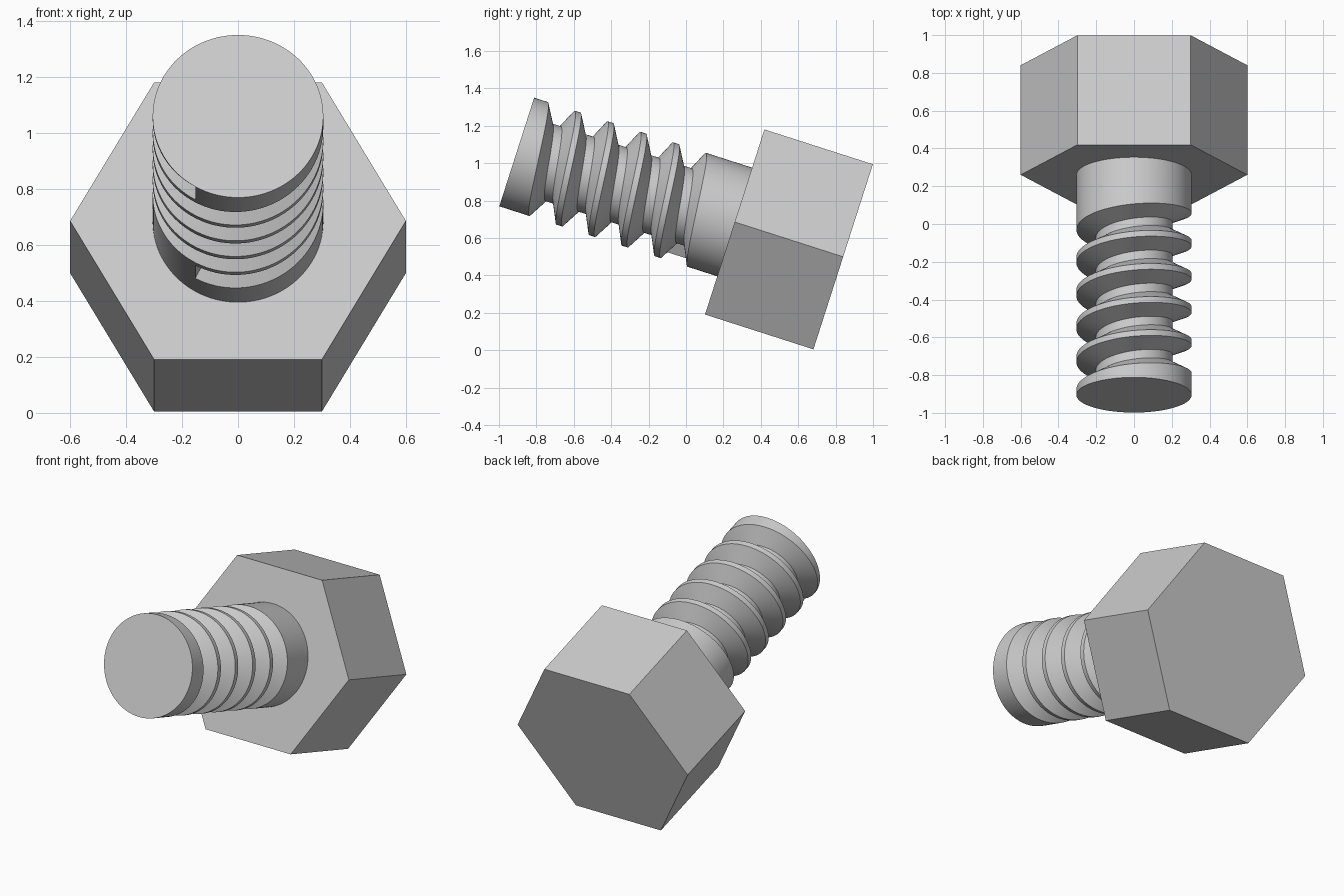
import bpy, bmesh
from math import cos, sin, pi, radians

old = bpy.data.objects.get("Cube")
if old:
    bpy.data.objects.remove(old, do_unlink=True)

TILT = radians(72.2)
TIP = (0, -0.905, 1.06)          # centre of the shaft tip
HEAD_START, HEAD_END = 1.224, 1.833   # distances along the axis from the tip
CREST, ROOT = 0.305, 0.203
PITCH, TURNS, SEGMENTS = 0.184, 5, 96
GROOVE = [(0, CREST), (0.058, ROOT), (0.105, ROOT), (0.152, CREST)]

steel = bpy.data.materials.new("grey_steel")
steel.use_nodes = True
steel.diffuse_color = (0.6, 0.6, 0.6, 1)
steel.node_tree.nodes["Principled BSDF"].inputs["Base Color"].default_value = (0.6, 0.6, 0.6, 1)


def finish(bm, name):
    """Turn the mesh into a tilted, coloured object."""
    bmesh.ops.remove_doubles(bm, verts=bm.verts, dist=0.0001)
    bmesh.ops.recalc_face_normals(bm, faces=bm.faces)
    mesh = bpy.data.meshes.new(name)
    bm.to_mesh(mesh)
    bm.free()
    obj = bpy.data.objects.new(name, mesh)
    bpy.context.collection.objects.link(obj)
    mesh.materials.append(steel)
    obj.location = TIP
    obj.rotation_euler.x = TILT
    return obj


def point(bm, radius, angle, along):
    return bm.verts.new((radius * cos(angle), radius * sin(angle), -along))


# Hexagonal head
bm = bmesh.new()
rings = [[point(bm, 0.6, i * pi / 3, s) for i in range(6)] for s in (HEAD_START, HEAD_END)]
for ring in rings:
    bm.faces.new(ring)
for i in range(6):
    j = (i + 1) % 6
    bm.faces.new((rings[0][i], rings[0][j], rings[1][j], rings[1][i]))
finish(bm, "hex_head")

# Threaded shaft: one lengthwise profile per angle, advancing one pitch per turn
bm = bmesh.new()
columns = []
for i in range(SEGMENTS + 1):
    turn = i / SEGMENTS
    angle = radians(-120) - turn * 2 * pi
    column = [point(bm, CREST, angle, 0)]
    for k in range(TURNS):
        column += [point(bm, r, angle, (k + turn) * PITCH + s) for s, r in GROOVE]
    column.append(point(bm, CREST, angle, HEAD_START + 0.01))
    columns.append(column)
for a, b in zip(columns, columns[1:]):
    for j in range(len(a) - 1):
        bm.faces.new((a[j], b[j], b[j + 1], a[j + 1]))

# End caps and the flat walls where the groove starts and stops
for end in (0, -1):
    bm.faces.new([c[end] for c in columns[:-1]])
bm.faces.new(columns[0][1:5])
bm.faces.new(columns[-1][-5:-1])
shaft = finish(bm, "threaded_shaft")

bpy.ops.object.select_all(action="DESELECT")
shaft.select_set(True)
bpy.context.view_layer.objects.active = shaft
bpy.ops.object.shade_smooth_by_angle(angle=radians(30))
